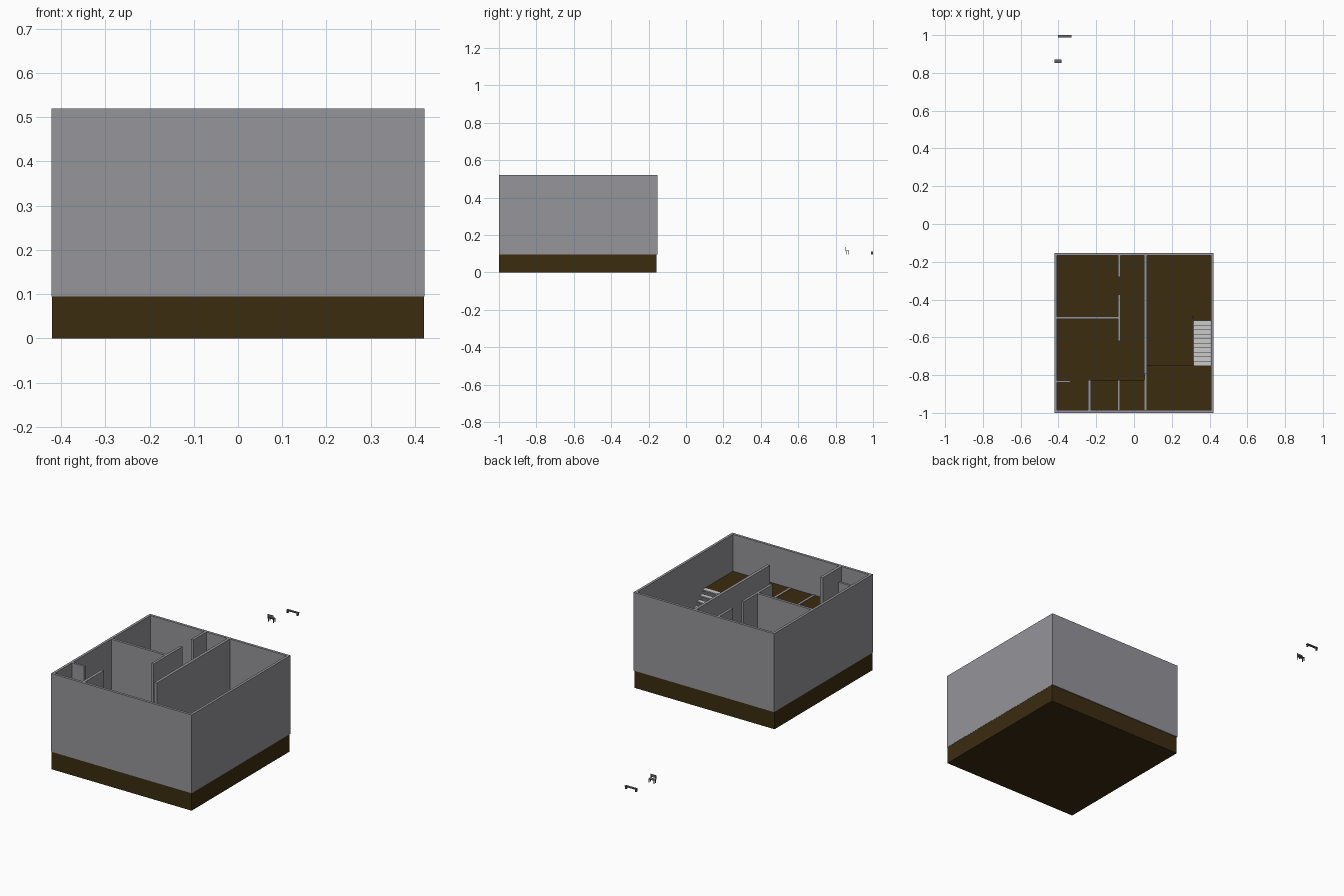
import bpy, bmesh
from mathutils import Matrix

if "Cube" in bpy.data.objects:
    bpy.data.objects.remove(bpy.data.objects["Cube"])


def mat(name, rgb):
    m = bpy.data.materials.new(name)
    m.diffuse_color = (*rgb, 1)
    m.use_nodes = True
    m.node_tree.nodes["Principled BSDF"].inputs["Base Color"].default_value = m.diffuse_color
    return m


GREY = mat("wall grey", (0.30, 0.30, 0.325))
BROWN = mat("dark brown floor", (0.045, 0.025, 0.005))
WHITE = mat("stair white", (0.60, 0.60, 0.60))
DARK = mat("furniture grey", (0.13, 0.13, 0.14))


def boxes(name, material, items):
    """One object made from boxes given as (x0, x1, y0, y1, z0, z1)."""
    bm = bmesh.new()
    for x0, x1, y0, y1, z0, z1 in items:
        m = Matrix.Translation(((x0 + x1) / 2, (y0 + y1) / 2, (z0 + z1) / 2))
        m = m @ Matrix.Diagonal((x1 - x0, y1 - y0, z1 - z0, 1))
        bmesh.ops.create_cube(bm, size=1, matrix=m)
    me = bpy.data.meshes.new(name)
    bm.to_mesh(me)
    bm.free()
    me.materials.append(material)
    ob = bpy.data.objects.new(name, me)
    bpy.context.collection.objects.link(ob)
    return ob


F, T, P = 0.095, 0.52, 0.32        # floor, wall top, upper platform heights
X, Y0, Y1, W = 0.422, -1.0, -0.153, 0.014

# Thick floor block
boxes("base_floor", BROWN, [(-0.421, 0.421, -0.999, -0.158, 0, F)])

# Outer wall ring: one open frame, mitred corners
bm = bmesh.new()
rings = []
for d, z in ((0, F), (0, T), (W, T), (W, F)):
    rings.append([bm.verts.new(p) for p in (
        (-X + d, Y0 + d, z), (X - d, Y0 + d, z),
        (X - d, Y1 - d, z), (-X + d, Y1 - d, z))])
for k in range(4):
    a, b = rings[k], rings[(k + 1) % 4]
    for i in range(4):
        j = (i + 1) % 4
        bm.faces.new((a[i], a[j], b[j], b[i]))
bmesh.ops.recalc_face_normals(bm, faces=bm.faces)
me = bpy.data.meshes.new("outer_walls")
bm.to_mesh(me)
bm.free()
me.materials.append(GREY)
bpy.context.collection.objects.link(bpy.data.objects.new("outer_walls", me))

# Full-height partitions
XI, YF, YB = X - W, Y0 + W, Y1 - W
for name, x0, x1, y0, y1 in (
        ("hall_wall_right", 0.053, 0.069, -0.795, YB),
        ("hall_wall_back", -0.086, -0.072, -0.28, YB),
        ("hall_wall_middle", -0.086, -0.072, -0.62, -0.372),
        ("room_divider", -XI, -0.086, -0.504, -0.490),
        ("wall_stub", -XI, -0.336, -0.840, -0.828),
        ("closet_wall", -0.244, -0.228, YF, -0.825)):
    boxes(name, GREY, [(x0, x1, y0, y1, F, T)])

# Low walls that carry the raised platform
boxes("low_walls", GREY, [
    (-0.086, -0.076, YF, -0.827, F, P + 0.003),
    (0.056, 0.067, YF, -0.795, F, P + 0.003),
    (-0.228, -0.086, -0.829, -0.826, F, P - 0.008)])

# Raised platform
boxes("upper_platform", BROWN, [
    (-0.228, 0.056, YF, -0.827, P - 0.008, P),
    (0.067, XI, YF, -0.748, P - 0.008, P)])

# Open stair treads rising to the platform
N = 10
y_low, y_high = -0.51, -0.748
run, rise = (y_high - y_low) / N, (P - F) / N
boxes("stair_treads", WHITE, [
    (0.316, XI, y_low + run * (i + 1), y_low + run * i,
     F + rise * (i + 1) - 0.006, F + rise * (i + 1)) for i in range(N)])

# Sloping stair side beam
beam = boxes("stair_side_beam", GREY, [(0.310, 0.316, -0.725, -0.49, 0, 0.018)])
for v in beam.data.vertices:
    v.co.z += F + 0.002 + (-0.49 - v.co.y) / 0.235 * 0.21

# Tiny bench far behind the house
boxes("bench", DARK, [
    (-0.402, -0.332, 0.988, 1.0, F + 0.012, F + 0.017),
    (-0.400, -0.394, 0.989, 0.999, F, F + 0.012),
    (-0.340, -0.334, 0.989, 0.999, F, F + 0.012)])

# Tiny chair beside it
legs = [(x, x + 0.003, y, y + 0.003, F, F + 0.018)
        for x in (-0.419, -0.388) for y in (0.855, 0.868)]
boxes("chair", DARK, legs + [
    (-0.420, -0.384, 0.854, 0.872, F + 0.018, F + 0.021),
    (-0.420, -0.384, 0.852, 0.855, F + 0.026, F + 0.040),
    (-0.419, -0.416, 0.852, 0.855, F + 0.018, F + 0.028),
    (-0.388, -0.385, 0.852, 0.855, F + 0.018, F + 0.028)])
